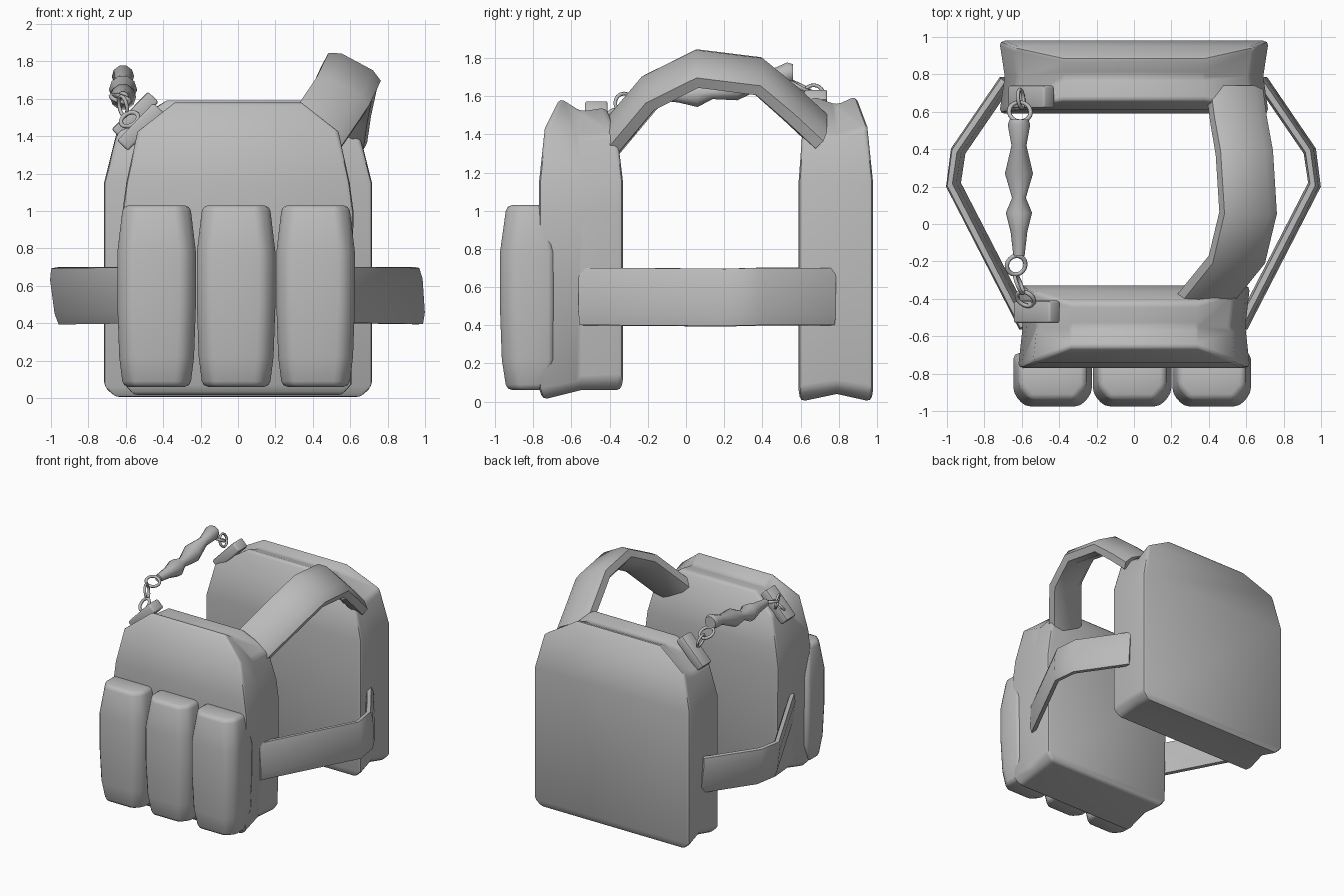
import bpy, bmesh, math
from mathutils import Vector, Matrix

if "Cube" in bpy.data.objects:
    bpy.data.objects.remove(bpy.data.objects["Cube"])

grey = bpy.data.materials.new("plain grey")
grey.diffuse_color = (0.5, 0.5, 0.5, 1)
grey.use_nodes = True
grey.node_tree.nodes["Principled BSDF"].inputs["Base Color"].default_value = grey.diffuse_color


def finish(name, bm, bevel=0, angle=45):
    """Turn a bmesh into a smooth-shaded object, optionally with rounded edges."""
    bmesh.ops.recalc_face_normals(bm, faces=bm.faces)
    me = bpy.data.meshes.new(name)
    bm.to_mesh(me)
    bm.free()
    me.materials.append(grey)
    ob = bpy.data.objects.new(name, me)
    bpy.context.collection.objects.link(ob)
    bpy.ops.object.select_all(action='DESELECT')
    ob.select_set(True)
    bpy.context.view_layer.objects.active = ob
    if bevel:
        mod = ob.modifiers.new("rounding", 'BEVEL')
        mod.width = bevel
        mod.segments = 2
        mod.limit_method = 'ANGLE'
        mod.angle_limit = math.radians(40)
        bpy.ops.object.modifier_apply(modifier=mod.name)
    bpy.ops.object.shade_smooth_by_angle(angle=math.radians(angle))
    return ob


def loft(name, rings, bevel=0, angle=45, split_caps=False):
    """Skin a list of closed rings and cap both ends."""
    bm = bmesh.new()
    loops = [[bm.verts.new(p) for p in r] for r in rings]
    n = len(loops[0])
    for a, b in zip(loops, loops[1:]):
        for i in range(n):
            j = (i + 1) % n
            bm.faces.new((a[i], a[j], b[j], b[i]))
    for r in (loops[0], loops[-1]):
        if split_caps:      # six-point ring folded along its middle
            bm.faces.new((r[0], r[1], r[2], r[5]))
            bm.faces.new((r[5], r[2], r[3], r[4]))
        else:
            bm.faces.new(r)
    return finish(name, bm, bevel, angle)


def panel(name, rows):
    """Armour panel; each row: half width, front y/z, middle y/z, rear y/z."""
    rings = []
    for w, yf, zf, ym, zm, yr, zr in rows:
        m = w * 0.96
        rings.append([(-w, yf, zf), (w, yf, zf), (m, ym, zm),
                      (w, yr, zr), (-w, yr, zr), (-m, ym, zm)])
    loft(name, rings, bevel=0.025, split_caps=True)


# Front and back armour panels
panel("front_panel", [
    (0.56, -0.75, 0.01, -0.55, 0.06, -0.34, 0.06),
    (0.61, -0.77, 0.07, -0.55, 0.11, -0.33, 0.12),
    (0.62, -0.77, 1.00, -0.55, 1.00, -0.33, 1.00),
    (0.60, -0.77, 1.15, -0.55, 1.15, -0.33, 1.15),
    (0.54, -0.74, 1.43, -0.55, 1.39, -0.36, 1.40),
    (0.34, -0.66, 1.59, -0.55, 1.52, -0.42, 1.54)])
panel("back_panel", [
    (0.66, 0.60, 0.00, 0.79, 0.04, 0.97, 0.00),
    (0.72, 0.59, 0.06, 0.79, 0.09, 0.98, 0.06),
    (0.72, 0.59, 1.15, 0.79, 1.15, 0.98, 1.15),
    (0.65, 0.61, 1.42, 0.79, 1.39, 0.95, 1.44),
    (0.38, 0.66, 1.60, 0.79, 1.555, 0.89, 1.60)])

# Three magazine pouches
for label, cx in (("left", -0.435), ("middle", -0.01), ("right", 0.415)):
    rings = []
    for z, w, yf, yr in ((0.06, 0.18, -0.94, -0.74), (0.22, 0.20, -0.965, -0.69),
                         (0.50, 0.21, -0.975, -0.69), (0.78, 0.21, -0.975, -0.69),
                         (1.03, 0.18, -0.94, -0.74)):
        rings.append([(cx - w, yr, z), (cx - w, yf + 0.07, z), (cx - w + 0.06, yf, z),
                      (cx + w - 0.06, yf, z), (cx + w, yf + 0.07, z), (cx + w, yr, z)])
    loft(label + "_pouch", rings, bevel=0.03, angle=50)


def band(name, path, half, thick):
    """Flat strap with a shallow crown, swept along a path."""
    pts = [Vector(p) for p in path]
    half = Vector(half)
    rings = []
    for i, p in enumerate(pts):
        t = pts[min(i + 1, len(pts) - 1)] - pts[max(i - 1, 0)]
        n = t.cross(half).normalized() * thick
        rings.append([p + half + n * 0.5, p + half * 0.6 + n, p - half * 0.6 + n,
                      p - half + n * 0.5, p - half - n * 0.5, p - half * 0.6 - n,
                      p + half * 0.6 - n, p + half - n * 0.5])
    loft(name, rings, angle=50)


# Side straps around the waist
for label, s in (("left", -1), ("right", 1)):
    band(label + "_side_strap",
         [(s * 0.68, 0.77, 0.55), (s * 0.94, 0.39, 0.55), (s * 0.965, 0.21, 0.545),
          (s * 0.62, -0.46, 0.55), (s * 0.575, -0.55, 0.55)],
         (s * -0.01 if s > 0 else -0.02, 0, 0.15), 0.03)

# Arched shoulder strap
band("shoulder_strap",
     [(0.38, -0.40, 1.37), (0.55, -0.19, 1.62), (0.61, 0.06, 1.745),
      (0.59, 0.38, 1.705), (0.56, 0.55, 1.56), (0.54, 0.70, 1.42)],
     (0.14, 0, -0.075), 0.06)

# Buckles seated on the sloping shoulders
for label, loc in (("front", (-0.52, -0.47, 1.45)), ("back", (-0.55, 0.68, 1.51))):
    bm = bmesh.new()
    rot = Matrix.Rotation(math.radians(-46), 4, 'Y')
    bmesh.ops.create_cube(bm, size=1, matrix=Matrix.Translation(loc) @ rot
                          @ Matrix.Diagonal((0.28, 0.12, 0.08, 1)))
    finish(label + "_buckle", bm, bevel=0.012)

# Spindle-shaped cord along the other shoulder
rings = []
for y, z, r in ((0.56, 1.72, 0.05), (0.53, 1.72, 0.06), (0.42, 1.69, 0.04),
                (0.27, 1.65, 0.075), (0.14, 1.62, 0.037), (0.06, 1.61, 0.07),
                (-0.04, 1.61, 0.045), (-0.17, 1.61, 0.03)):
    rings.append([(-0.615 + r * math.cos(a * math.pi / 5), y, z + r * math.sin(a * math.pi / 5))
                  for a in range(10)])
loft("cord", rings, angle=50)

# Rings and links joining the cord to the buckles
for name, loc, axis, R, r in (
        ("back_ring", (-0.61, 0.60, 1.65), (0.1, 0.5, 1), 0.058, 0.012),
        ("back_link", (-0.605, 0.67, 1.61), (1, 0.1, 0.3), 0.05, 0.01),
        ("front_ring", (-0.63, -0.22, 1.60), (0.3, -0.3, 1), 0.052, 0.012),
        ("front_link", (-0.615, -0.32, 1.56), (1, 0.4, 0.2), 0.055, 0.01),
        ("lower_front_ring", (-0.58, -0.40, 1.49), (-0.4, -0.7, 0.7), 0.05, 0.012)):
    bm = bmesh.new()
    q = Vector((0, 0, 1)).rotation_difference(Vector(axis)).to_matrix()
    grid = [[bm.verts.new(Vector(loc) + q @ Vector((
        (R + r * math.cos(v * math.pi / 3)) * math.cos(u * math.pi / 8),
        (R + r * math.cos(v * math.pi / 3)) * math.sin(u * math.pi / 8),
        r * math.sin(v * math.pi / 3)))) for v in range(6)] for u in range(16)]
    for u in range(16):
        for v in range(6):
            bm.faces.new((grid[u][v], grid[(u + 1) % 16][v],
                          grid[(u + 1) % 16][(v + 1) % 6], grid[u][(v + 1) % 6]))
    finish(name, bm, angle=80)
